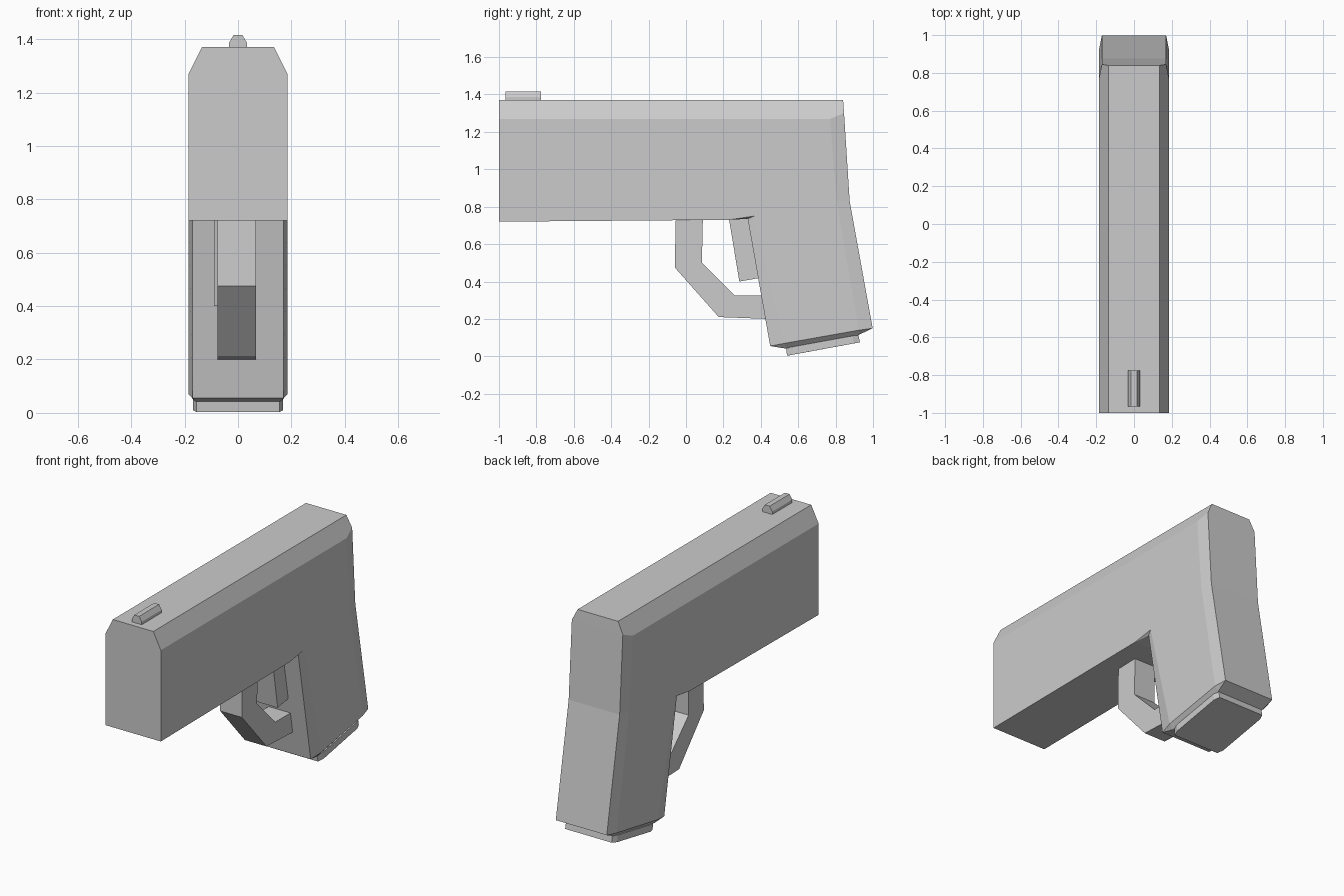
import bpy
import bmesh

if "Cube" in bpy.data.objects:
    bpy.data.objects.remove(bpy.data.objects["Cube"])


def finish(name, bm):
    bmesh.ops.remove_doubles(bm, verts=bm.verts, dist=0.0005)
    bmesh.ops.recalc_face_normals(bm, faces=bm.faces)
    mesh = bpy.data.meshes.new(name)
    bm.to_mesh(mesh)
    bm.free()
    obj = bpy.data.objects.new(name, mesh)
    bpy.context.collection.objects.link(obj)
    return obj


def skin(name, points, half):
    """Closed side profile; each point is (rim y, rim z, rim half-width, side y, side z)."""
    bm = bmesh.new()
    rings = [[bm.verts.new((s * p[2], p[0], p[1])) for p in points] for s in (-1, 1)]
    sides = []
    for s in (-1, 1):
        made = {}
        for p in points:
            if p[3:] not in made:
                made[p[3:]] = bm.verts.new((s * half, p[3], p[4]))
        bm.faces.new(list(made.values()))
        sides.append([made[p[3:]] for p in points])
    n = len(points)
    for i in range(n):
        j = (i + 1) % n
        bm.faces.new((rings[0][i], rings[0][j], rings[1][j], rings[1][i]))
        for rim, side in zip(rings, sides):
            quad = [rim[i], rim[j], side[j]]
            if side[i] is not side[j]:
                quad.append(side[i])
            bm.faces.new(quad)
    return finish(name, bm)


def extrude(name, start, end):
    """Join two matching outlines and cap both ends."""
    bm = bmesh.new()
    a = [bm.verts.new(p) for p in start]
    b = [bm.verts.new(p) for p in end]
    bm.faces.new(a)
    bm.faces.new(b)
    for i in range(len(a)):
        j = (i + 1) % len(a)
        bm.faces.new((a[i], a[j], b[j], b[i]))
    return finish(name, bm)


def slab(name, profile, x0, x1):
    return extrude(name, [(x0, y, z) for y, z in profile], [(x1, y, z) for y, z in profile])


# slide and grip in one chamfered shell
skin("body", [
    (-1.0, 0.72, 0.185, -1.0, 0.72),
    (-1.0, 1.27, 0.185, -1.0, 1.27),
    (-1.0, 1.37, 0.135, -1.0, 1.27),
    (0.84, 1.37, 0.135, 0.77, 1.27),
    (0.845, 1.30, 0.17, 0.77, 1.27),
    (0.875, 0.83, 0.17, 0.805, 0.83),
    (0.998, 0.15, 0.17, 0.925, 0.14),
    (0.92, 0.113, 0.16, 0.925, 0.14),
    (0.53, 0.042, 0.16, 0.53, 0.07),
    (0.45, 0.055, 0.17, 0.53, 0.07),
    (0.33, 0.735, 0.17, 0.365, 0.75),
    (0.23, 0.73, 0.185, 0.23, 0.73),
], 0.185)

# base plate under the grip
skin("base_plate", [
    (0.535, 0.045, 0.155, 0.57, 0.051),
    (0.922, 0.115, 0.155, 0.89, 0.109),
    (0.93, 0.075, 0.155, 0.897, 0.069),
    (0.54, 0.003, 0.155, 0.577, 0.010),
], 0.168)

# trigger guard
slab("trigger_guard", [
    (-0.055, 0.725), (-0.06, 0.475), (0.175, 0.21), (0.44, 0.2),
    (0.42, 0.325), (0.26, 0.325), (0.085, 0.5), (0.09, 0.73),
], -0.077, 0.068)

# trigger
slab("trigger", [(0.23, 0.735), (0.285, 0.4), (0.40, 0.42), (0.345, 0.74)], -0.09, 0.065)

# front sight
outline = [(-0.033, 1.368), (0.033, 1.368), (0.033, 1.387), (0.016, 1.416), (-0.016, 1.416), (-0.033, 1.387)]
extrude("front_sight", [(x, -0.965, z) for x, z in outline], [(x, -0.775, z) for x, z in outline])
